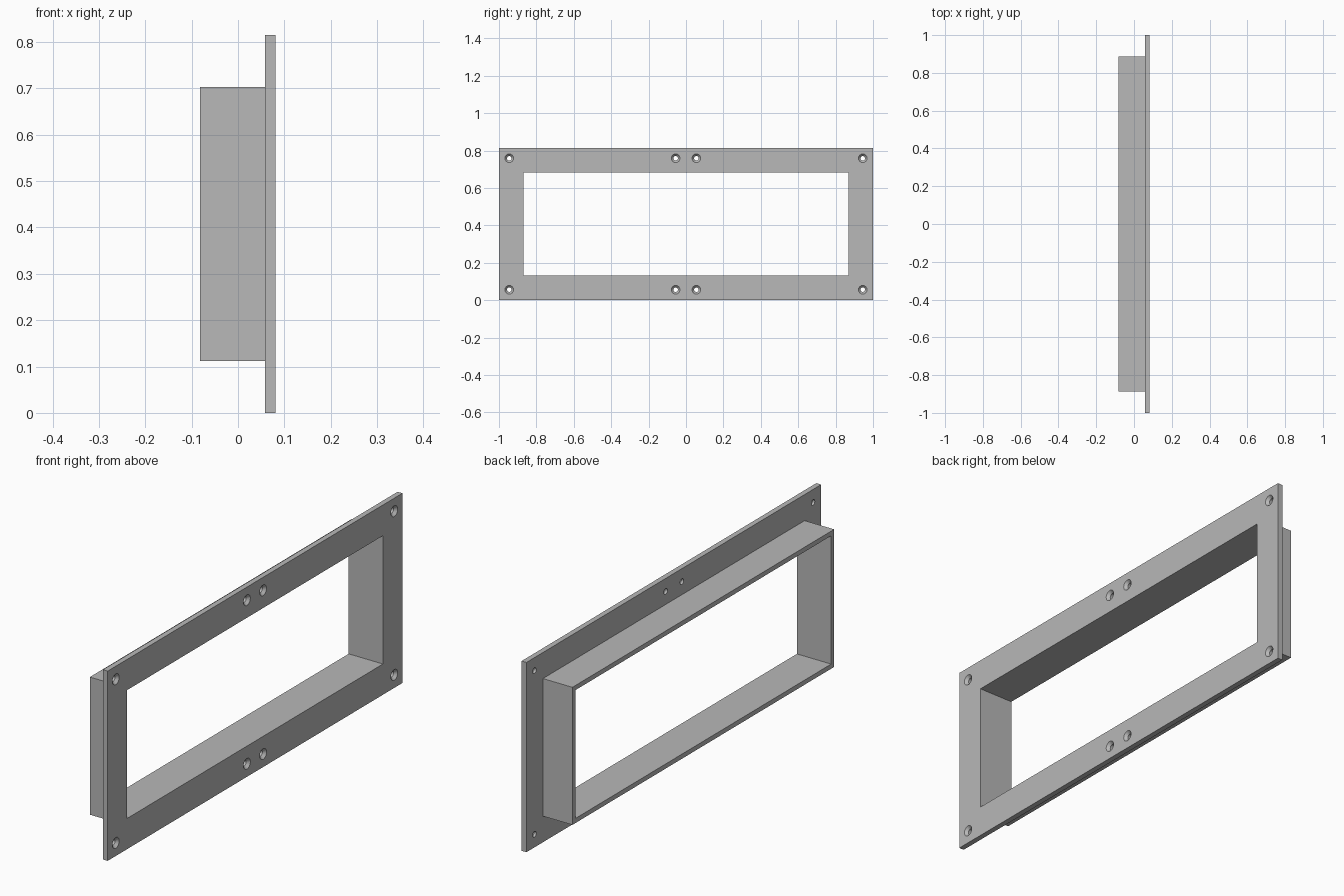
import bpy, bmesh, math

cube = bpy.data.objects.get("Cube")
if cube:
    bpy.data.objects.remove(cube, do_unlink=True)

HALF_Y, HEIGHT = 1.0, 0.815
FRONT, FLANGE_BACK, COLLAR_BACK = 0.081, 0.058, -0.082
COLLAR_INSET, OPENING_INSET = 0.112, 0.132

grey = bpy.data.materials.new("plain grey")
grey.use_nodes = True
grey.diffuse_color = (0.48, 0.48, 0.48, 1)
grey.node_tree.nodes["Principled BSDF"].inputs["Base Color"].default_value = grey.diffuse_color


def loft(bm, rings, closed):
    """Skin consecutive rings; close into a loop or cap both ends."""
    loops = [[bm.verts.new(p) for p in ring] for ring in rings]
    pairs = list(zip(loops, loops[1:]))
    if closed:
        pairs.append((loops[-1], loops[0]))
    else:
        bm.faces.new(loops[0])
        bm.faces.new(loops[-1])
    for a, b in pairs:
        for i in range(len(a)):
            j = (i + 1) % len(a)
            bm.faces.new((a[i], a[j], b[j], b[i]))


def finish(bm, name):
    bmesh.ops.recalc_face_normals(bm, faces=bm.faces)
    mesh = bpy.data.meshes.new(name)
    bm.to_mesh(mesh)
    bm.free()
    mesh.materials.append(grey)
    obj = bpy.data.objects.new(name, mesh)
    bpy.context.collection.objects.link(obj)
    return obj


def rectangle(x, inset):
    y, low, high = HALF_Y - inset, inset, HEIGHT - inset
    return [(x, -y, low), (x, y, low), (x, y, high), (x, -y, high)]


def circle(x, y, z, radius, sides=32):
    angles = [math.tau * i / sides for i in range(sides)]
    return [(x, y + radius * math.cos(a), z + radius * math.sin(a)) for a in angles]


# Flange and collar: one L-shaped section carried round the rectangle
section = [(FRONT, 0), (FRONT, OPENING_INSET), (COLLAR_BACK, OPENING_INSET),
           (COLLAR_BACK, COLLAR_INSET), (FLANGE_BACK, COLLAR_INSET), (FLANGE_BACK, 0)]
bm = bmesh.new()
loft(bm, [rectangle(x, inset) for x, inset in section], closed=True)
frame = finish(bm, "mounting_frame")

# Countersunk screw holes
bore = [(FRONT + 0.01, 0.023), (FRONT, 0.023), (FRONT - 0.012, 0.012), (FLANGE_BACK - 0.01, 0.012)]
bm = bmesh.new()
for y in (-0.945, -0.055, 0.055, 0.945):
    for z in (0.056, HEIGHT - 0.056):
        loft(bm, [circle(x, y, z, r) for x, r in bore], closed=False)
cutter = finish(bm, "screw_hole_cutter")
cutter.hide_render = True

holes = frame.modifiers.new("screw holes", "BOOLEAN")
holes.operation = "DIFFERENCE"
holes.solver = "EXACT"
holes.object = cutter
bpy.context.view_layer.objects.active = frame
frame.select_set(True)
bpy.ops.object.modifier_apply(modifier=holes.name)
bpy.data.objects.remove(cutter, do_unlink=True)
bpy.ops.object.shade_smooth_by_angle(angle=math.radians(25))
